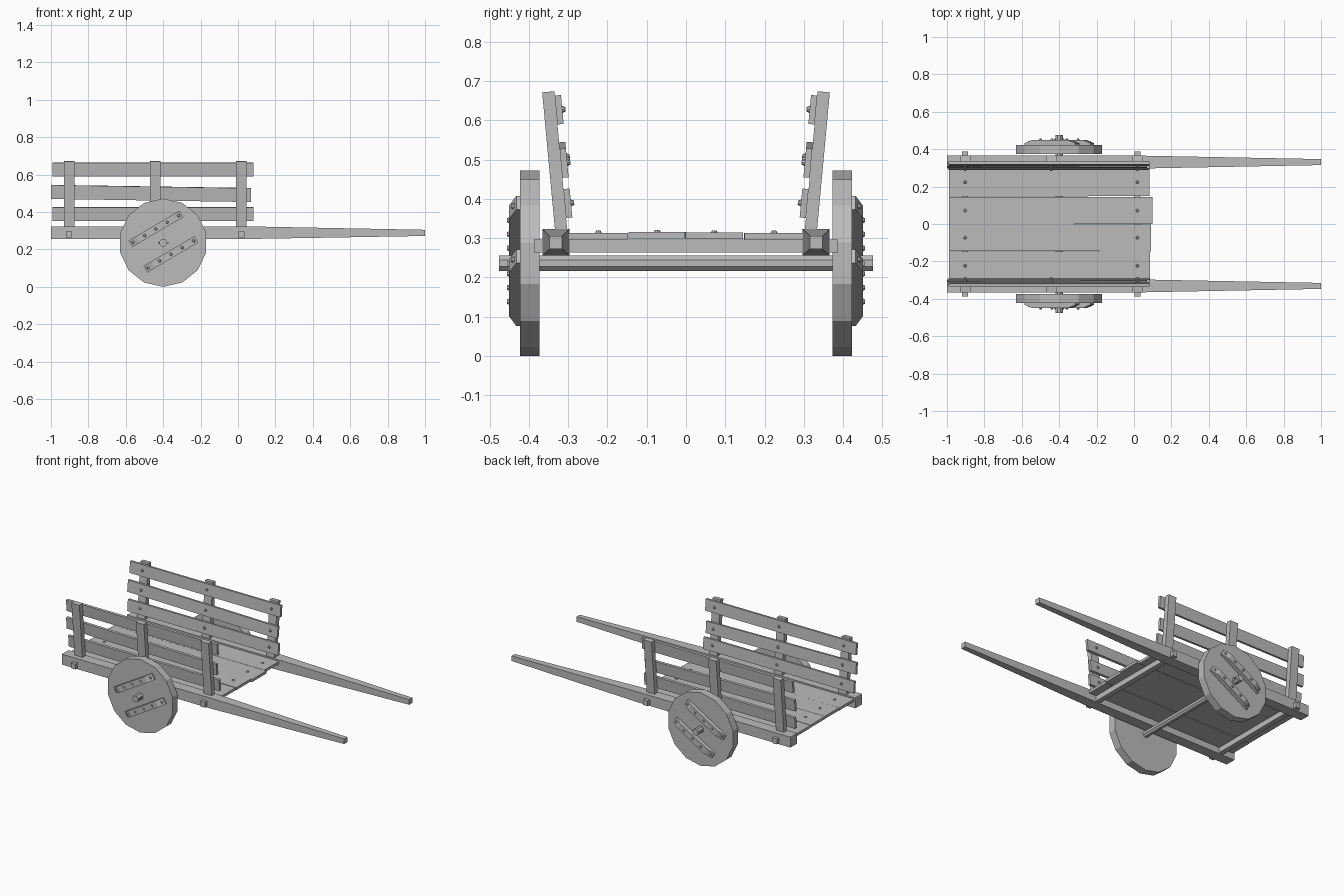
import bpy, bmesh, math
from mathutils import Matrix, Vector

if "Cube" in bpy.data.objects:
    bpy.data.objects.remove(bpy.data.objects["Cube"])

wood = bpy.data.materials.new("grey_wood")
wood.diffuse_color = (0.5, 0.5, 0.5, 1)
wood.use_nodes = True
wood.node_tree.nodes["Principled BSDF"].inputs["Base Color"].default_value = wood.diffuse_color


def finish(name, bm, matrix=None):
    """Turn a bmesh into a flat shaded object."""
    if matrix is not None:
        bm.transform(matrix)
    bmesh.ops.recalc_face_normals(bm, faces=bm.faces)
    mesh = bpy.data.meshes.new(name)
    bm.to_mesh(mesh)
    bm.free()
    mesh.materials.append(wood)
    obj = bpy.data.objects.new(name, mesh)
    bpy.context.collection.objects.link(obj)
    return obj


def box(name, size, matrix):
    bm = bmesh.new()
    bmesh.ops.create_cube(bm, size=1)
    bm.transform(Matrix.Diagonal((*size, 1)))
    return finish(name, bm, matrix)


def loft(name, sections, matrix=None):
    """Join rings of points and close both ends."""
    bm = bmesh.new()
    rings = [[bm.verts.new(p) for p in ring] for ring in sections]
    n = len(rings[0])
    for a, b in zip(rings, rings[1:]):
        for i in range(n):
            j = (i + 1) % n
            bm.faces.new((a[i], a[j], b[j], b[i]))
    bm.faces.new(rings[0])
    bm.faces.new(rings[-1])
    return finish(name, bm, matrix)


def cylinder(name, radius, depth, sides, matrix, top=1.0, phase=0.0):
    """Cylinder along local z, optionally narrower at the top."""
    def ring(r, z):
        return [(r * math.cos(phase + math.tau * i / sides),
                 r * math.sin(phase + math.tau * i / sides), z) for i in range(sides)]
    return loft(name, [ring(radius, -depth / 2), ring(radius * top, depth / 2)], matrix)


def at(x, y, z):
    return Matrix.Translation((x, y, z))


def rot(deg, axis):
    return Matrix.Rotation(math.radians(deg), 4, axis)


POSTS = (-0.903, -0.443, 0.018)
WHEEL = Vector((-0.4, 0, 0.236))

# Bed planks: y centre, width, x start, x end, height, small turn
planks = [(-0.223, 0.150, -0.99, 0.085, 0.305, 0.0),
          (-0.073, 0.144, -0.99, 0.090, 0.307, -0.15),
          (0.072, 0.146, -0.99, 0.100, 0.306, 0.0),
          (0.224, 0.152, -0.99, 0.083, 0.305, 0.1)]
for y, w, x0, x1, z, turn in planks:
    box("bed_plank", (x1 - x0, w, 0.017), at((x0 + x1) / 2, y, z) @ rot(turn, 'Z'))
    for x in (POSTS[0], POSTS[2]):
        cylinder("plank_bolt", 0.009, 0.006, 8, at(x, y, z + 0.011), 0.6)

# Crossbeams under the bed and the axle
for x in (POSTS[0], POSTS[2]):
    box("crossbeam", (0.032, 0.774, 0.034), at(x, 0, 0.28))
cylinder("axle", 0.021, 0.952, 8, at(*WHEEL) @ rot(90, 'X'), phase=math.pi / 8)

for s in (-1, 1):
    # Shaft: square beam that tapers into a handle
    def section(x, half_y, z0, z1):
        return [(x, s * 0.331 + a * half_y, z) for a, z in
                ((-1, z0), (1, z0), (1, z1), (-1, z1))]
    loft("shaft", [section(-1, 0.034, 0.256, 0.323),
                   section(0.06, 0.034, 0.256, 0.323),
                   section(1, 0.016, 0.272, 0.305)])

    # Leaning side frame: local z runs up the posts, local y points outward
    frame = at(0, s * 0.316, 0.30) @ rot(-s * 5.3, 'X')
    for x in POSTS:
        box("side_post", (0.056, 0.031, 0.374), frame @ at(x, 0, 0.187))

    # Rails: x centre, length, height on frame, turn
    for xc, length, h, turn in ((-0.455, 1.075, 0.087, 0.0),
                                (-0.465, 1.07, 0.198, 0.9),
                                (-0.455, 1.075, 0.326, 0.0)):
        rail = frame @ at(xc, -s * 0.0235, h) @ rot(turn, 'Y')
        box("side_rail", (length, 0.016, 0.074), rail)
        for x in POSTS:
            cylinder("rail_bolt", 0.009, 0.008, 8,
                     rail @ at(x - xc, -s * 0.012, 0) @ rot(s * 90, 'X'), 0.6)

    # Solid fourteen sided wheel
    cylinder("wheel", 0.236, 0.05, 14, at(WHEEL.x, s * 0.398, WHEEL.z) @ rot(-s * 90, 'X'),
             phase=math.pi / 2)

    # Battens with sloping ends bolted across the wheel
    for x, z in ((-0.439, 0.31), (-0.359, 0.174)):
        place = at(x, s * 0.42, z) @ rot(-30.5, 'Y')
        outline = ((-0.158, 0), (0.158, 0), (0.158, 0.012), (0.11, 0.03),
                   (-0.11, 0.03), (-0.158, 0.012))
        loft("wheel_batten", [[(u, s * d, v) for u, d in outline]
                              for v in (-0.02, 0.02)], place)
        for u in (-0.14, -0.07, 0, 0.07, 0.14):
            d = 0.032 if abs(u) < 0.11 else 0.021
            cylinder("batten_bolt", 0.009, 0.008, 8,
                     place @ at(u, s * d, 0) @ rot(-s * 90, 'X'), 0.6)

    # Pin through the axle end
    box("axle_pin", (0.056, 0.01, 0.01), at(WHEEL.x, s * 0.45, WHEEL.z))
